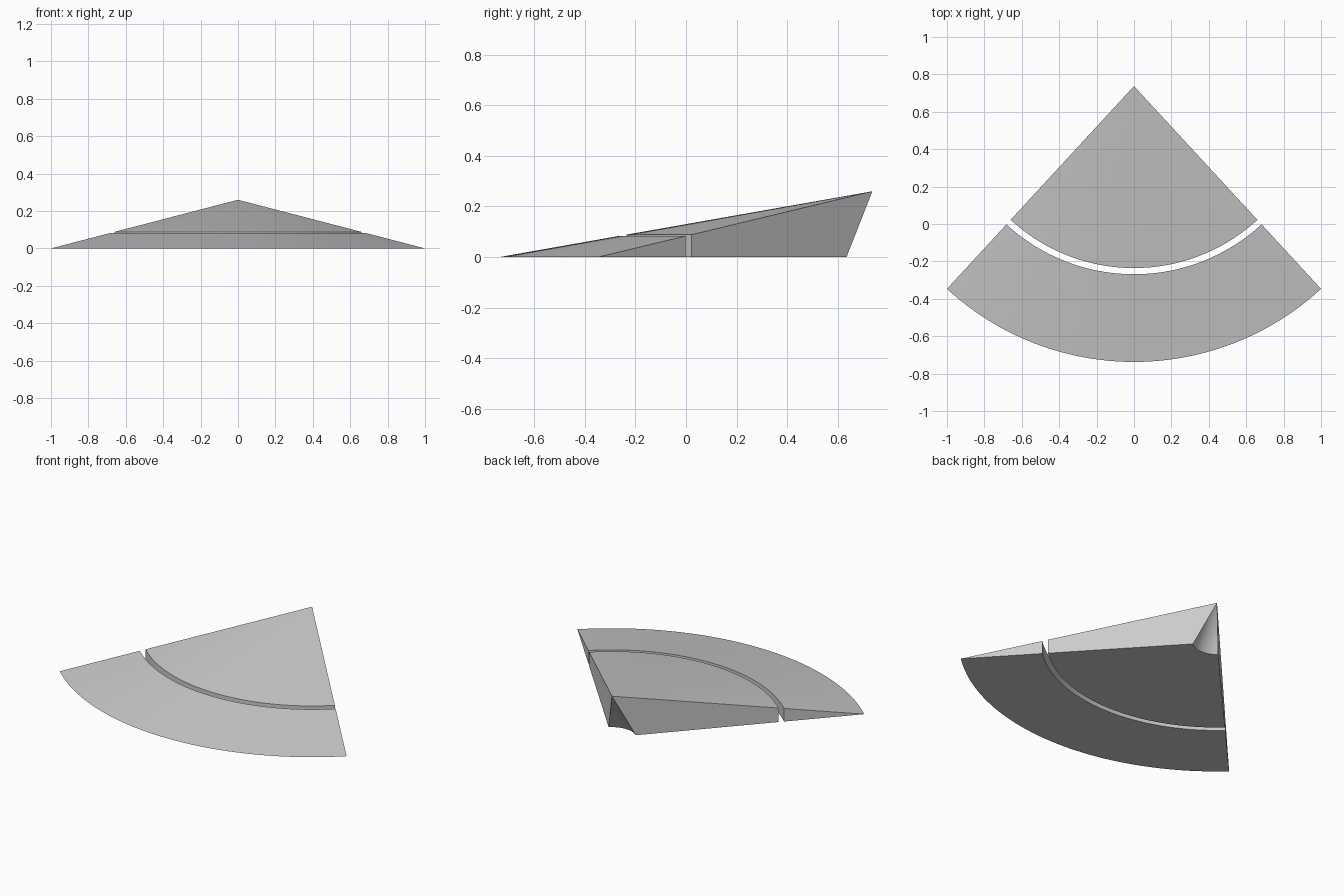
import bpy, bmesh, math

if "Cube" in bpy.data.objects:
    bpy.data.objects.remove(bpy.data.objects["Cube"])

APEX_Y = 0.7375               # tip of the sector
RADIUS, HEIGHT = 1.475, 0.26
HALF = math.asin(1.0 / RADIUS)
STEPS = 48


def slope(r):
    return HEIGHT * (1 - r / RADIUS)


def sector(name, profile):
    """Sweep a closed (radius, z) profile around the tip and cap both ends."""
    bm = bmesh.new()
    rings = []
    for i in range(STEPS + 1):
        a = -HALF + 2 * HALF * i / STEPS
        rings.append([bm.verts.new((r * math.sin(a), APEX_Y - r * math.cos(a), z))
                      for r, z in profile])
    n = len(profile)
    for a, b in zip(rings, rings[1:]):
        for j in range(n):
            k = (j + 1) % n
            bm.faces.new((a[j], a[k], b[k], b[j]))
    bm.faces.new(rings[0])
    bm.faces.new(rings[-1][::-1])
    bmesh.ops.remove_doubles(bm, verts=bm.verts, dist=1e-5)
    bmesh.ops.recalc_face_normals(bm, faces=bm.faces)
    mesh = bpy.data.meshes.new(name)
    bm.to_mesh(mesh)
    bm.free()
    obj = bpy.data.objects.new(name, mesh)
    bpy.context.collection.objects.link(obj)
    bpy.ops.object.select_all(action='DESELECT')
    obj.select_set(True)
    bpy.context.view_layer.objects.active = obj
    bpy.ops.object.shade_smooth_by_angle(angle=math.radians(8))
    return obj


# Inner wedge, with a conical hollow running down from the tip
sector("inner_wedge", [(0, HEIGHT), (0.973, slope(0.973)), (0.973, 0), (0.139, 0)])

# Outer rim wedge, tapering to a sharp edge
sector("outer_rim", [(1.006, slope(1.006)), (RADIUS, 0), (1.006, 0)])
